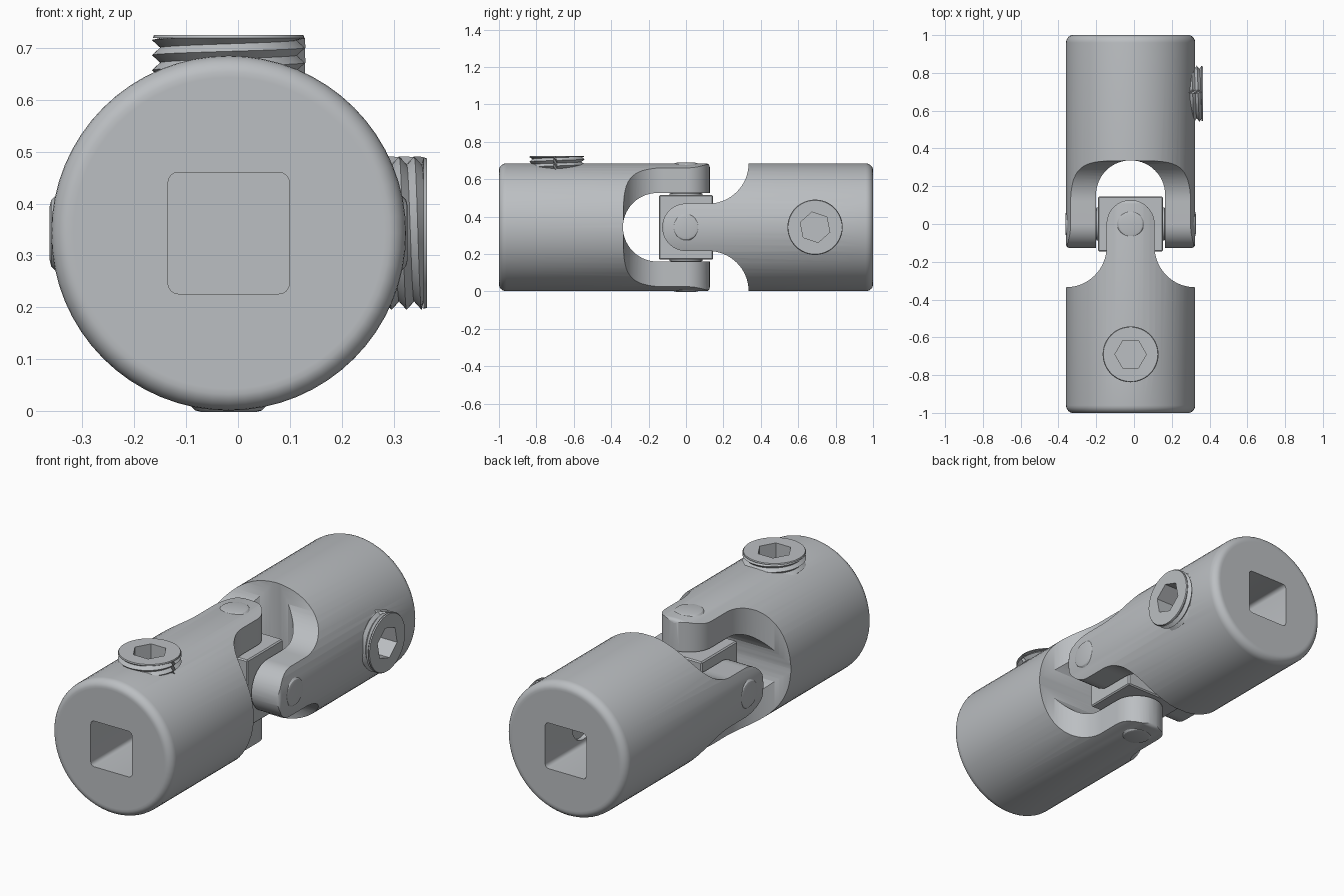
import bpy, bmesh, math
from mathutils import Matrix, Vector

if "Cube" in bpy.data.objects:
    bpy.data.objects.remove(bpy.data.objects["Cube"])

CENTRE = Vector((-0.018, 0, 0.343))
R = 0.342          # barrel radius
EAR = 0.127        # half width of a fork ear
SLOT = 0.183       # half width of the fork slot
SEG = 64

steel = bpy.data.materials.new("steel grey")
steel.diffuse_color = (0.50, 0.52, 0.54, 1)
steel.use_nodes = True
steel.node_tree.nodes["Principled BSDF"].inputs["Base Color"].default_value = steel.diffuse_color

# Axis maps: local (u, v, w) to the yoke frame
ALONG_X = Matrix(((0, 0, 1), (1, 0, 0), (0, 1, 0))).to_4x4()   # u=y, v=z
ALONG_Y = Matrix(((0, 1, 0), (0, 0, 1), (1, 0, 0))).to_4x4()   # u=z, v=x
ALONG_Z = Matrix.Identity(4)
# Second half of the joint: flipped end for end and turned a quarter
FLIP = Matrix(((0, 0, 1), (0, -1, 0), (1, 0, 0))).to_4x4()


def make(name, bm, matrix):
    bmesh.ops.transform(bm, matrix=matrix, verts=bm.verts)
    bmesh.ops.recalc_face_normals(bm, faces=bm.faces)
    mesh = bpy.data.meshes.new(name)
    bm.to_mesh(mesh)
    bm.free()
    mesh.materials.append(steel)
    ob = bpy.data.objects.new(name, mesh)
    bpy.context.collection.objects.link(ob)
    return ob


def arc(cx, cy, r, a0, a1, n):
    return [(cx + r * math.cos(math.radians(a0 + (a1 - a0) * i / n)),
             cy + r * math.sin(math.radians(a0 + (a1 - a0) * i / n))) for i in range(n + 1)]


def prism(name, pts, lo, hi, matrix):
    bm = bmesh.new()
    a = [bm.verts.new((u, v, lo)) for u, v in pts]
    b = [bm.verts.new((u, v, hi)) for u, v in pts]
    bm.faces.new(a)
    bm.faces.new(b)
    for i in range(len(pts)):
        j = (i + 1) % len(pts)
        bm.faces.new((a[i], a[j], b[j], b[i]))
    return make(name, bm, matrix)


def skin(name, rows, matrix):
    """Closed skin through rings of equal count, capped at both ends."""
    bm = bmesh.new()
    rings = [[bm.verts.new(p) for p in row] for row in rows]
    for a, b in zip(rings, rings[1:]):
        for i in range(len(a)):
            j = (i + 1) % len(a)
            bm.faces.new((a[i], a[j], b[j], b[i]))
    bm.faces.new(rings[0])
    bm.faces.new(rings[-1])
    return make(name, bm, matrix)


def lathe(name, profile, matrix, seg=SEG):
    rows = [[(r * math.cos(math.tau * i / seg), r * math.sin(math.tau * i / seg), h)
             for i in range(seg)] for r, h in profile]
    return skin(name, rows, matrix)


def boolean(ob, cutter, op):
    m = ob.modifiers.new(op, 'BOOLEAN')
    m.operation, m.solver, m.object = op, 'EXACT', cutter
    bpy.context.view_layer.objects.active = ob
    bpy.ops.object.modifier_apply(modifier=m.name)
    bpy.data.objects.remove(cutter)


def smooth(ob):
    bpy.ops.object.select_all(action='DESELECT')
    ob.select_set(True)
    bpy.context.view_layer.objects.active = ob
    bpy.ops.object.shade_smooth_by_angle(angle=math.radians(30))


def yoke(name, place):
    # Barrel with rounded ends
    prof = [(R - 0.042 + u, -0.96 + v) for u, v in arc(0, 0, 0.042, -90, 0, 6)]
    prof[0] = (R - 0.042, -1.0)
    prof = [(r, max(h, -1.0)) for r, h in prof]
    prof += arc(R - 0.02, EAR - 0.02, 0.02, 0, 90, 4)
    ob = lathe(name, prof, ALONG_Y)
    # Fork outline: shoulders sweep into a round-nosed ear
    right = arc(R, -0.12, 0.215, 270, 180, 16) + arc(0, 0, EAR, 0, 90, 14)
    right = [(0.45, -1.1), (0.45, -0.335)] + right
    outline = right + [(-x, y) for x, y in reversed(right[:-1])]
    boolean(ob, prism("outline", outline, -0.5, 0.5, ALONG_Z), 'INTERSECT')
    # Round-bottomed slot between the ears
    slot = [(0.4, SLOT)] + arc(SLOT - 0.337, 0, SLOT, 90, 270, 28) + [(0.4, -SLOT)]
    boolean(ob, prism("slot", slot, -0.5, 0.5, ALONG_X), 'DIFFERENCE')
    # Square drive socket
    s, c = 0.097, 0.02
    sq = []
    for k, (u, v) in enumerate(((s, s), (-s, s), (-s, -s), (s, -s))):
        sq += arc(u, v, c, 90 * k, 90 * k + 90, 4)
    boolean(ob, prism("socket", sq, -1.1, -0.45, ALONG_Y), 'DIFFERENCE')
    # Stepped hole for the set screw
    at = Matrix.Translation((0, -0.69, 0))
    hole = lathe("hole", [(0.09, 0.05), (0.09, 0.15), (0.136, 0.15), (0.136, 0.5)], at, 48)
    boolean(ob, hole, 'DIFFERENCE')
    ob.data.transform(place)
    smooth(ob)


def set_screw(name, place, turn):
    n, r, root, pitch = 48, 0.148, 0.132, 0.029
    lo, hi = 0.14, 0.382
    rim = hi - 0.006

    def ring(rad, h):
        return [(rad * math.cos(math.tau * i / n), rad * math.sin(math.tau * i / n), h)
                for i in range(n)]

    def hexagon(h):
        row = []
        for i in range(n):
            a = math.tau * i / n
            d = 0.072 / math.cos((a % (math.pi / 3)) - math.pi / 6)
            row.append((d * math.cos(a + turn), d * math.sin(a + turn), h))
        return row

    rows = [ring(0.1, lo), ring(root, lo)]
    # Helical thread, alternating root and crest, trimmed at both ends
    for k in range(-2, int((rim - lo) / pitch * 2) + 2):
        row = []
        for i in range(n):
            h = lo + pitch * (k / 2 + i / n)
            a = math.tau * i / n
            rad = r if k % 2 else root
            row.append((rad * math.cos(a), rad * math.sin(a), min(max(h, lo), rim)))
        rows.append(row)
    # Flat head with a hexagonal recess
    rows += [ring(r - 0.002, rim), ring(r - 0.004, hi), hexagon(hi), hexagon(hi - 0.11)]
    ob = skin(name, rows, place @ Matrix.Translation((0, -0.69, 0)))
    smooth(ob)


def pin(name, place):
    half = [(0.052, 0.345), (0.064, 0.342), (0.073, 0.333), (0.073, 0.186), (0.088, 0.18),
            (0.088, 0.16)]
    prof = half + [(r, -h) for r, h in reversed(half)]
    smooth(lathe(name, prof, place, 40))


for label, turn, hexturn in (("front", Matrix.Identity(4), 0.0), ("back", FLIP, 0.2)):
    place = Matrix.Translation(CENTRE) @ turn
    yoke(label + "_yoke", place)
    set_screw(label + "_set_screw", place, hexturn)
    pin(label + "_pin", place)

# Centre block joining both pins
bm = bmesh.new()
bmesh.ops.create_cube(bm, size=1)
bmesh.ops.scale(bm, vec=(0.345, 0.29, 0.345), verts=bm.verts)
bmesh.ops.bevel(bm, geom=bm.edges[:], offset=0.006, segments=1, affect='EDGES')
make("centre_block", bm, Matrix.Translation(CENTRE))
